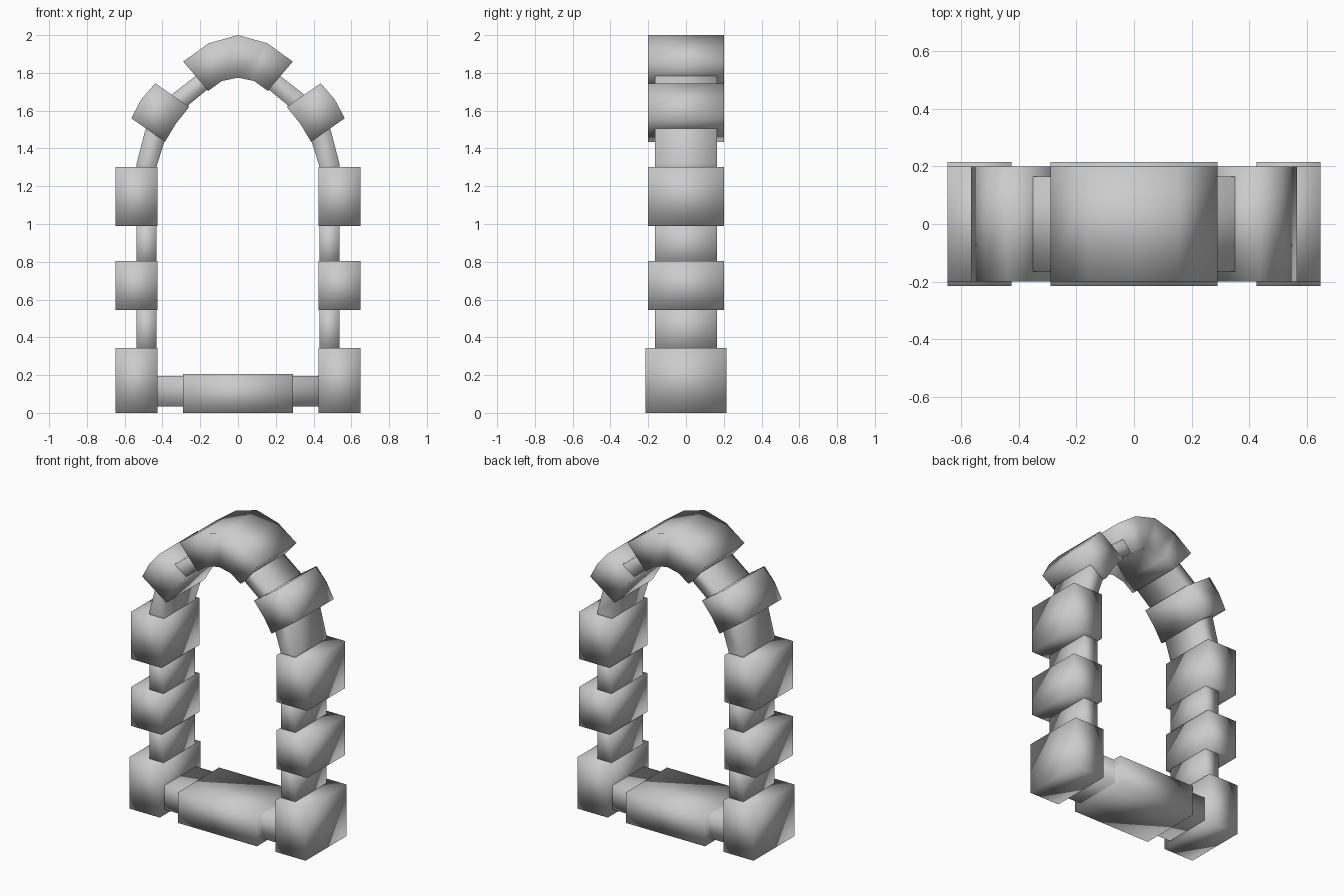
import bpy, bmesh

if "Cube" in bpy.data.objects:
    bpy.data.objects.remove(bpy.data.objects["Cube"])


def strip(name, outer, inner, half_depth, side=1):
    """Solid band between two front-view (x, z) curves, extruded along y."""
    bm = bmesh.new()
    rings = []
    for (ox, oz), (ix, iz) in zip(outer, inner):
        rings.append([bm.verts.new((side * x, y, z)) for x, y, z in (
            (ox, -half_depth, oz), (ox, half_depth, oz),
            (ix, half_depth, iz), (ix, -half_depth, iz))])
    for a, b in zip(rings, rings[1:]):
        for i in range(4):
            j = (i + 1) % 4
            bm.faces.new((a[i], a[j], b[j], b[i]))
    bm.faces.new(rings[0])
    bm.faces.new(rings[-1][::-1])
    bmesh.ops.recalc_face_normals(bm, faces=bm.faces[:])
    mesh = bpy.data.meshes.new(name)
    bm.to_mesh(mesh)
    bm.free()
    # The stones use soft normals all round, without split edges
    for p in mesh.polygons:
        p.use_smooth = True
    obj = bpy.data.objects.new(name, mesh)
    bpy.context.collection.objects.link(obj)
    return obj


def block(name, x0, x1, z0, z1, half_depth, side=1):
    return strip(name, [(x1, z0), (x1, z1)], [(x0, z0), (x0, z1)], half_depth, side)


# Sill: central stone and the thinner bar joining the corners
block("sill_stone", -0.29, 0.29, 0.0, 0.205, 0.215)
block("sill_bar", -0.5, 0.5, 0.035, 0.195, 0.165)

for label, s in (("right", 1), ("left", -1)):
    # Jamb stones
    block(f"base_stone_{label}", 0.425, 0.648, 0.0, 0.343, 0.215, s)
    block(f"middle_stone_{label}", 0.425, 0.648, 0.545, 0.803, 0.2, s)
    block(f"upper_stone_{label}", 0.425, 0.648, 0.99, 1.303, 0.2, s)
    # Thin jamb segments set back between the stones
    block(f"lower_jamb_{label}", 0.432, 0.537, 0.3, 0.59, 0.165, s)
    block(f"upper_jamb_{label}", 0.432, 0.537, 0.76, 1.03, 0.165, s)
    # Thin arch rib
    strip(f"arch_rib_{label}",
          [(0.537, 1.26), (0.537, 1.32), (0.49, 1.5), (0.42, 1.61),
           (0.345, 1.69), (0.22, 1.787), (0.1, 1.85)],
          [(0.432, 1.26), (0.43, 1.31), (0.385, 1.45), (0.335, 1.55),
           (0.262, 1.63), (0.155, 1.718), (0.07, 1.79)], 0.165, s)
    # Haunch stone halfway up the arch
    strip(f"haunch_stone_{label}",
          [(0.565, 1.56), (0.512, 1.66), (0.438, 1.745)],
          [(0.387, 1.435), (0.33, 1.53), (0.258, 1.62)], 0.2, s)

# Keystone at the crown
strip("keystone",
      [(-0.29, 1.86), (-0.155, 1.957), (0, 2.0), (0.155, 1.957), (0.29, 1.86)],
      [(-0.158, 1.705), (-0.085, 1.757), (0, 1.775), (0.085, 1.757), (0.158, 1.705)], 0.2)
